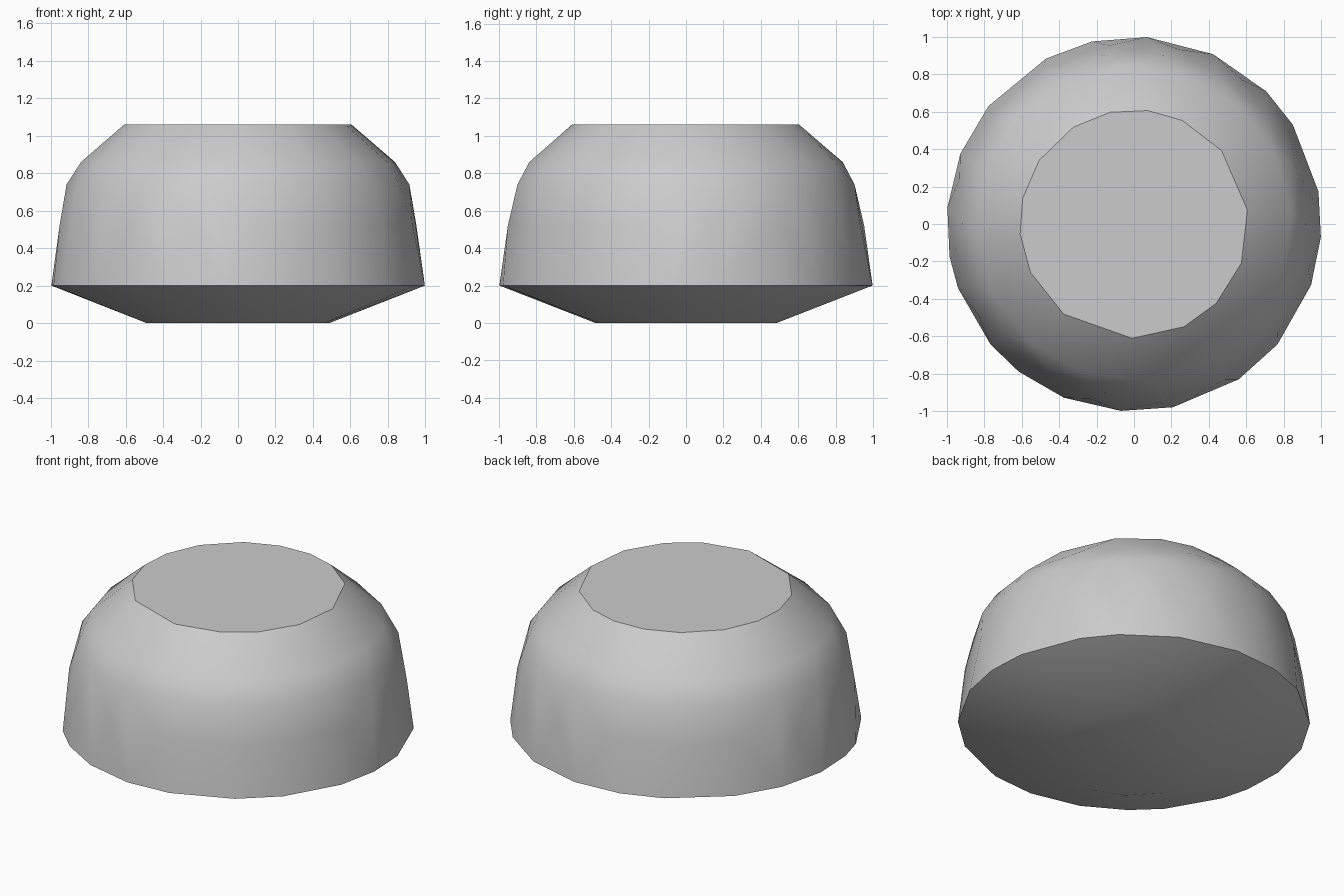
import bpy
import bmesh
from math import cos, sin, radians

cube = bpy.data.objects.get("Cube")
if cube:
    bpy.data.objects.remove(cube)

# Uneven corner angles of the wide rim and the flat top
RIM = [-4, 10, 32, 45, 65, 86, 103, 118, 141, 158, 175,
       190, 200, 220, 232, 248, 266, 282, 304, 320, 341]
TOP = [7, 40, 65, 83, 102, 122, 146, 167, 185, 205, 232, 269, 296, 316, 340]


def even(count, start):
    return [start + 360 * i / count for i in range(count)]


# Rings from base to top: radius, height, corner angles
rings = [
    (0.49, 0.0, even(14, 5)),
    (1.0, 0.2, RIM),
    (0.962, 0.52, even(16, 8)),
    (0.915, 0.74, even(18, 0)),
    (0.84, 0.86, even(16, 4)),
    (0.61, 1.06, TOP),
]

# Rounded, faceted body as the hull of the rings
bm = bmesh.new()
for radius, z, angles in rings:
    for a in angles:
        bm.verts.new((radius * cos(radians(a)), radius * sin(radians(a)), z))
bmesh.ops.convex_hull(bm, input=bm.verts[:])
bmesh.ops.dissolve_limit(bm, angle_limit=radians(0.5),
                         verts=bm.verts[:], edges=bm.edges[:])
bmesh.ops.recalc_face_normals(bm, faces=bm.faces[:])
mesh = bpy.data.meshes.new("bowl_body")
bm.to_mesh(mesh)
bm.free()
body = bpy.data.objects.new("bowl_body", mesh)
bpy.context.collection.objects.link(body)

# Plain grey surface
grey = bpy.data.materials.new("plain_grey")
grey.use_nodes = True
colour = (0.6, 0.6, 0.6, 1.0)
grey.diffuse_color = colour
grey.node_tree.nodes["Principled BSDF"].inputs["Base Color"].default_value = colour
mesh.materials.append(grey)

# Soft sides with crisp rim and top edges
bpy.ops.object.select_all(action="DESELECT")
body.select_set(True)
bpy.context.view_layer.objects.active = body
bpy.ops.object.shade_smooth_by_angle(angle=radians(36))
